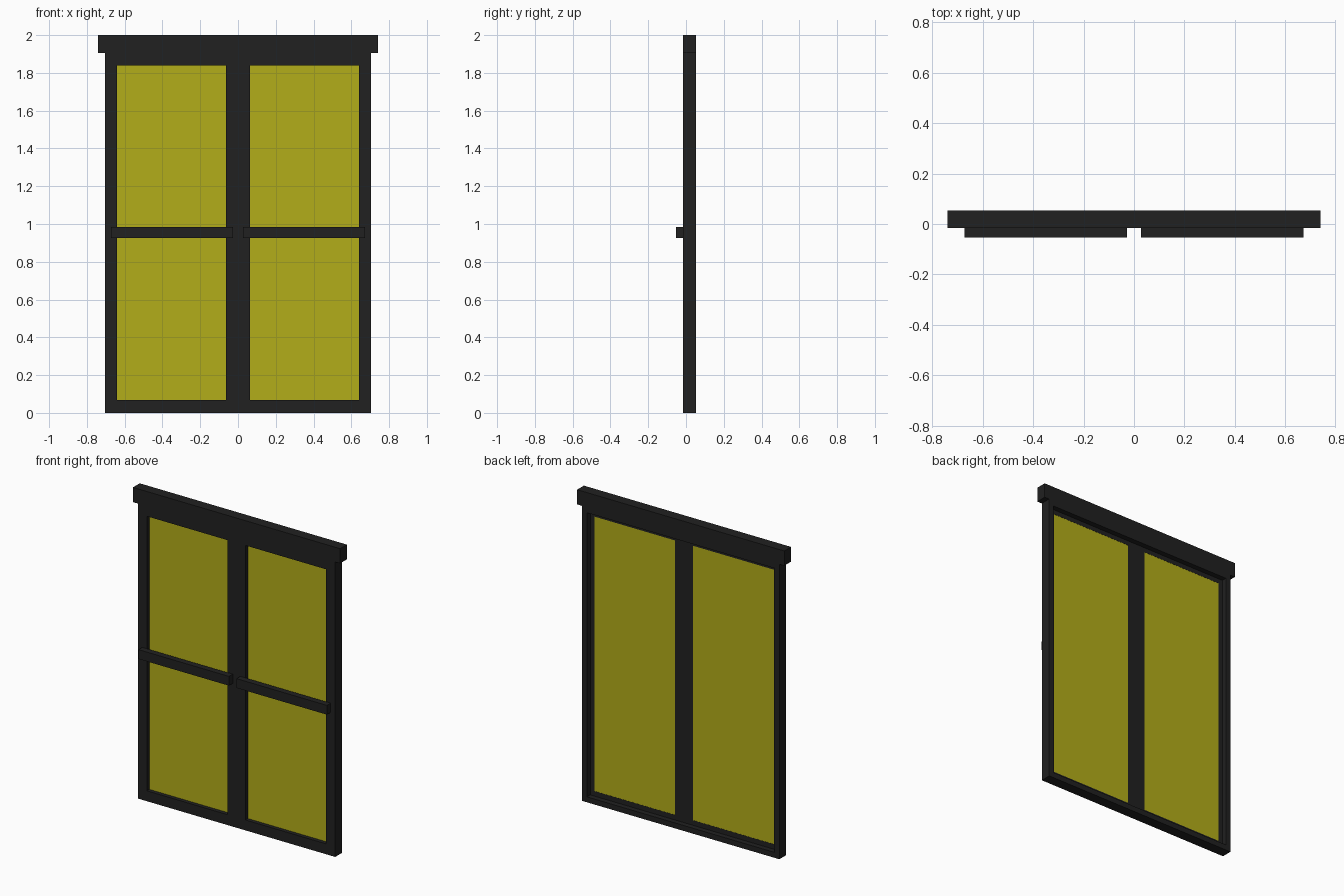
import bpy
import bmesh

if "Cube" in bpy.data.objects:
    bpy.data.objects.remove(bpy.data.objects["Cube"])


def material(name, color):
    m = bpy.data.materials.new(name)
    m.diffuse_color = color
    m.use_nodes = True
    m.node_tree.nodes["Principled BSDF"].inputs["Base Color"].default_value = m.diffuse_color
    return m


BLACK = material("black_frame", (0.015, 0.015, 0.015, 1))
YELLOW = material("yellow_glass", (0.45, 0.42, 0.01, 1))


def add_mesh(name, bm, mat):
    bmesh.ops.recalc_face_normals(bm, faces=bm.faces)
    mesh = bpy.data.meshes.new(name)
    bm.to_mesh(mesh)
    bm.free()
    mesh.materials.append(mat)
    obj = bpy.data.objects.new(name, mesh)
    bpy.context.collection.objects.link(obj)
    return obj


def box(name, x0, x1, y0, y1, z0, z1, mat=BLACK):
    bm = bmesh.new()
    bmesh.ops.create_cube(bm, size=1)
    for v in bm.verts:
        v.co = ((x0 + x1) / 2 + v.co.x * (x1 - x0),
                (y0 + y1) / 2 + v.co.y * (y1 - y0),
                (z0 + z1) / 2 + v.co.z * (z1 - z0))
    return add_mesh(name, bm, mat)


def ring(name, outer, inner, y0, y1, mat=BLACK):
    """Rectangular frame with an opening; rectangles are x0, x1, z0, z1."""
    bm = bmesh.new()
    loops = []
    for y in (y0, y1):
        for a, b, c, d in (outer, inner):
            loops.append([bm.verts.new((x, y, z))
                          for x, z in ((a, c), (b, c), (b, d), (a, d))])
    fo, fi, bo, bi = loops
    for p, q in ((fo, fi), (fi, bi), (bi, bo), (bo, fo)):
        for i in range(4):
            j = (i + 1) % 4
            bm.faces.new((p[i], p[j], q[j], q[i]))
    return add_mesh(name, bm, mat)


FRONT, BACK = -0.015, 0.054
LEAF_BACK = 0.02

# Outer frame and overhanging header
ring("outer_frame", (-0.705, 0.705, 0, 1.905), (-0.67, 0.67, 0.035, 1.87), FRONT, BACK)
box("header", -0.74, 0.74, FRONT, BACK, 1.905, 2.0)

# Two door leaves, each with a glass pane and a push bar
for side, s in (("left", -1), ("right", 1)):
    def span(a, b):
        return sorted((s * a, s * b))

    ring(side + "_leaf", (*span(0, 0.67), 0.035, 1.87),
         (*span(0.064, 0.641), 0.067, 1.84), FRONT, LEAF_BACK)
    box(side + "_glass", *span(0.064, 0.641), 0.01, LEAF_BACK - 0.001, 0.067, 1.84, YELLOW)
    box(side + "_push_bar", *span(0.027, 0.673), -0.054, FRONT, 0.925, 0.985)
